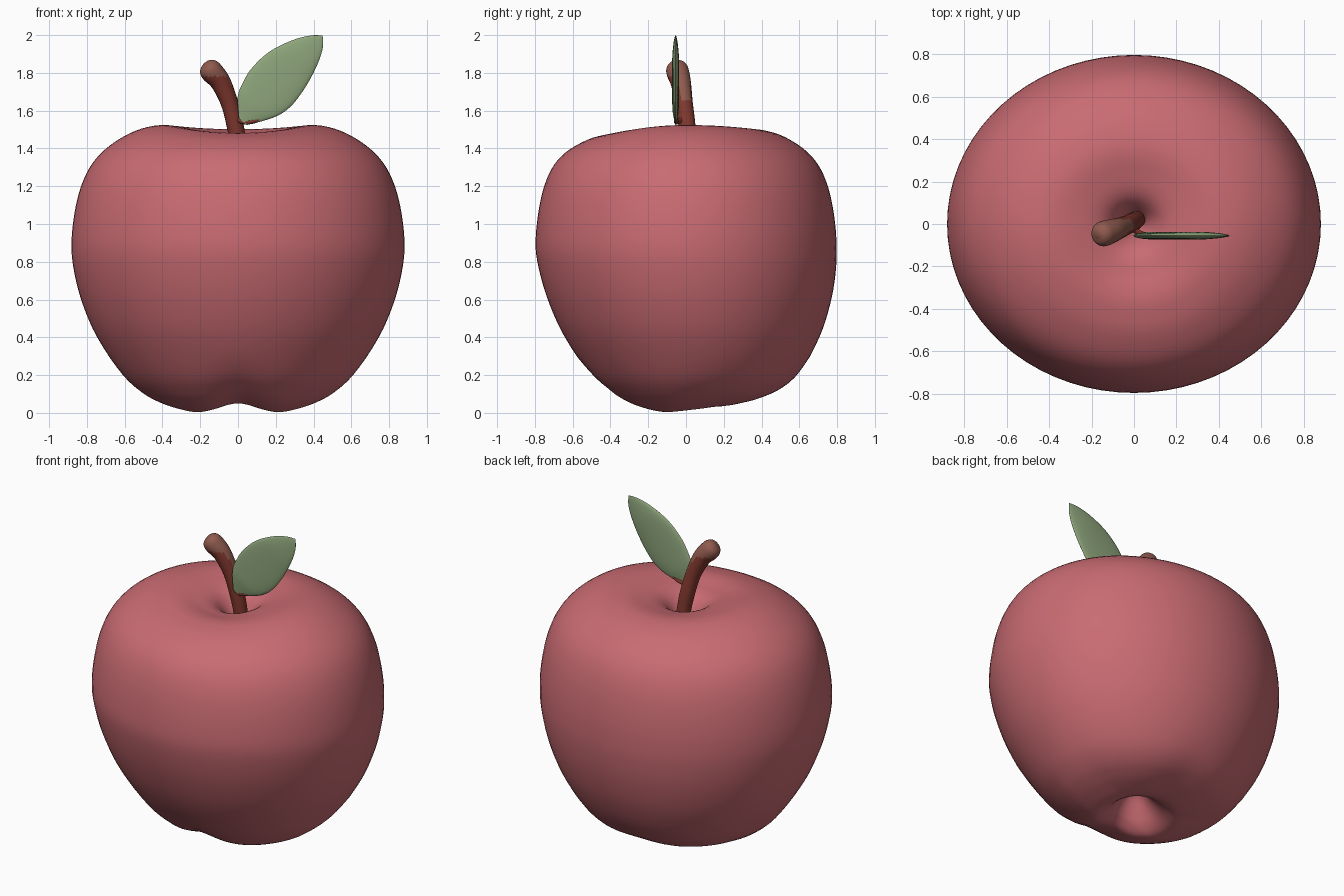
import bpy, bmesh, math
from mathutils import Vector

cube = bpy.data.objects.get("Cube")
if cube:
    bpy.data.objects.remove(cube, do_unlink=True)


def material(name, rgb):
    m = bpy.data.materials.new(name)
    m.use_nodes = True
    m.diffuse_color = (*rgb, 1)
    m.node_tree.nodes["Principled BSDF"].inputs["Base Color"].default_value = (*rgb, 1)
    return m


def smooth_path(points, steps):
    """Catmull-Rom curve through the points."""
    p = [Vector(q) for q in points]
    p = [2 * p[0] - p[1]] + p + [2 * p[-1] - p[-2]]
    out = []
    for a, b, c, d in zip(p, p[1:], p[2:], p[3:]):
        for i in range(steps):
            t = i / steps
            out.append(0.5 * (2 * b + (c - a) * t + (2 * a - 5 * b + 4 * c - d) * t * t
                              + (3 * b - a - 3 * c + d) * t ** 3))
    return out + [p[-2]]


def loft(name, rings, materials):
    """Skin closed rings of equal length; collapsed end rings become poles."""
    bm = bmesh.new()
    rows = [[bm.verts.new(v) for v in ring] for ring in rings]
    n = len(rows[0])
    for low, high in zip(rows, rows[1:]):
        for i in range(n):
            j = (i + 1) % n
            bm.faces.new((low[i], low[j], high[j], high[i]))
    bmesh.ops.remove_doubles(bm, verts=bm.verts, dist=0.0004)
    bmesh.ops.recalc_face_normals(bm, faces=bm.faces)
    mesh = bpy.data.meshes.new(name)
    bm.to_mesh(mesh)
    bm.free()
    obj = bpy.data.objects.new(name, mesh)
    bpy.context.collection.objects.link(obj)
    for m in materials:
        mesh.materials.append(m)
    bpy.ops.object.select_all(action="DESELECT")
    obj.select_set(True)
    bpy.context.view_layer.objects.active = obj
    bpy.ops.object.shade_smooth_by_angle(angle=math.radians(60))
    return obj


def tube(name, stations, materials, sides=20, steps=6):
    """Round tube through (x, y, z, radius) stations."""
    path = smooth_path([s[:3] for s in stations], steps)
    radii = smooth_path([(s[3], 0) for s in stations], steps)
    rings = []
    for k, c in enumerate(path):
        axis = (path[min(k + 1, len(path) - 1)] - path[max(k - 1, 0)]).normalized()
        u = axis.cross(Vector((0, 1, 0))).normalized()
        v = axis.cross(u)
        r = max(radii[k].x, 0)
        rings.append([c + r * (u * math.cos(a) + v * math.sin(a))
                      for a in (math.tau * i / sides for i in range(sides))])
    return loft(name, rings, materials)


red = material("apple red", (0.58, 0.147, 0.168))
bark = material("red brown bark", (0.22, 0.04, 0.028))
tip_brown = material("pale brown tip", (0.28, 0.105, 0.078))
green = material("leaf green", (0.27, 0.375, 0.2))


def clamp(v):
    return min(1, max(0, v))


# Fruit body: turned profile, oval in plan, with an uneven underside
def shape_body(r, a, z):
    x, y = 0.882 * r * math.cos(a), 0.797 * r * math.sin(a)
    if z > 1.2:
        drop = 0.042 if y < 0 else 0.022
        z -= drop * math.sin(a) ** 2 * clamp(r / 0.3) * clamp((1 - r) / 0.45) * clamp((z - 1.2) / 0.25)
    front = clamp((0.15 - y) / 0.3)
    back = clamp((y + 0.12) / 0.25)
    groove = 0.05 * math.exp(-(x / 0.13) ** 2) * front
    lift = (0.028 + 0.022 * math.exp(-(x / 0.16) ** 2)) * back
    y += 0.06 * clamp(1 - z / 0.87) * clamp((r - 0.1) / 0.5)
    return Vector((x, y, z + (groove + lift) * clamp(1 - z / 0.3)))


profile = smooth_path([
    (0, 0.2), (0.06, 0.17), (0.13, 0.085), (0.19, 0.028), (0.27, 0), (0.38, 0.02),
    (0.475, 0.05), (0.575, 0.1), (0.695, 0.2), (0.845, 0.4), (0.93, 0.57), (0.98, 0.73),
    (1, 0.88), (0.983, 1.05), (0.942, 1.2), (0.875, 1.32), (0.77, 1.415), (0.62, 1.492),
    (0.46, 1.524), (0.3, 1.505), (0.17, 1.46), (0.09, 1.38), (0.04, 1.29), (0, 1.25)], 4)
loft("apple_body",
     [[shape_body(max(p.x, 0), math.tau * i / 72, p.y) for i in range(72)] for p in profile],
     [red])

# Stem with a rounded, paler end
stem = tube("stem", [
    (0.02, 0.03, 1.24, 0.04), (0.005, 0.015, 1.4, 0.042), (-0.015, 0.005, 1.52, 0.045),
    (-0.045, -0.01, 1.64, 0.046), (-0.092, -0.028, 1.75, 0.054), (-0.138, -0.044, 1.805, 0.06),
    (-0.16, -0.051, 1.83, 0.053), (-0.173, -0.055, 1.844, 0.033), (-0.178, -0.057, 1.849, 0)],
    [bark, tip_brown])
for face in stem.data.polygons:
    upward = face.normal.z > 0.25 and face.center.z > 1.66
    face.material_index = int(upward or face.center.z > 1.78)

# Short stalk joining the leaf to the stem
tube("leaf_stalk", [(-0.01, -0.02, 1.555, 0.014), (0.04, -0.048, 1.54, 0.013),
                    (0.1, -0.052, 1.55, 0.012), (0.17, -0.054, 1.585, 0.0)], [bark], 10)

# Leaf: thin lens-shaped sections; stations are distance, left width, right width
along = Vector((0.67, 0, 0.74))
across = Vector((-0.74, 0, 0.67))
stations = smooth_path([
    (0, 0.035, -0.02), (0.08, 0.115, -0.073), (0.16, 0.147, -0.114), (0.25, 0.162, -0.128),
    (0.375, 0.15, -0.114), (0.5, 0.1, -0.08), (0.58, 0.047, -0.042), (0.624, 0, 0)], 4)


def leaf_section(s, sides=24):
    middle, half = (s.y + s.z) / 2, max((s.y - s.z) / 2, 0)
    thick = 0.018 * clamp(half / 0.11)
    origin = Vector((0.03, -0.055, 1.537)) + along * s.x
    return [origin + across * (middle + half * math.cos(a)) + Vector((0, thick * math.sin(a), 0))
            for a in (math.tau * i / sides for i in range(sides))]


sections = [leaf_section(s) for s in stations]
base = sum(sections[0], Vector()) / len(sections[0])
loft("leaf", [[base] * len(sections[0])] + sections, [green])
